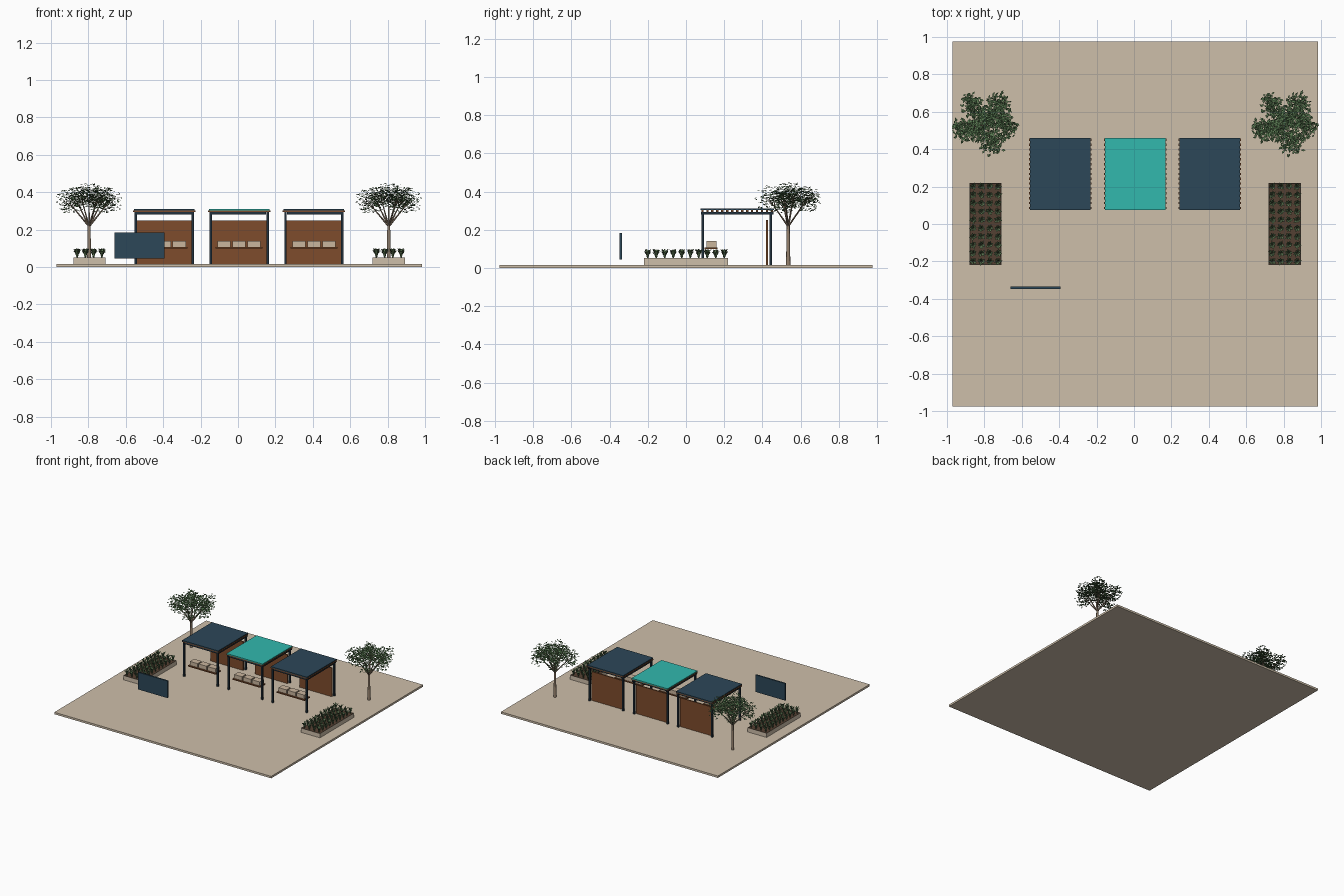
import bpy, bmesh, math, random
from mathutils import Vector, Matrix

if "Cube" in bpy.data.objects:
    bpy.data.objects.remove(bpy.data.objects["Cube"])

random.seed(4)
OFF = 0.006          # small sideways offset of the layout
FLOOR = 0.016        # top of the paving


def mat(name, r, g, b):
    lin = lambda c: ((c / 255 + 0.055) / 1.055) ** 2.4 if c > 10 else c / 255 / 12.92
    m = bpy.data.materials.new(name)
    m.diffuse_color = (lin(r), lin(g), lin(b), 1)
    m.use_nodes = True
    m.node_tree.nodes["Principled BSDF"].inputs["Base Color"].default_value = m.diffuse_color
    return m


STONE = mat("tan stone", 206, 191, 170)
NAVY = mat("navy panel", 44, 71, 88)
TEAL = mat("teal panel", 50, 184, 174)
METAL = mat("dark metal", 32, 48, 60)
WOOD = mat("brown wood", 126, 76, 44)
CRATE = mat("pale crate", 202, 182, 158)
SOIL = mat("dark soil", 84, 64, 50)
LEAF = mat("leaf green", 92, 126, 84)
SHRUB = mat("shrub green", 92, 118, 82)
BARK = mat("grey bark", 150, 130, 110)


def finish(name, bm, *mats):
    me = bpy.data.meshes.new(name)
    bm.to_mesh(me)
    bm.free()
    for m in mats:
        me.materials.append(m)
    ob = bpy.data.objects.new(name, me)
    bpy.context.collection.objects.link(ob)
    return ob


def add_box(bm, x0, x1, y0, y1, z0, z1):
    m = Matrix.Translation(((x0 + x1) / 2, (y0 + y1) / 2, (z0 + z1) / 2)) \
        @ Matrix.Diagonal((x1 - x0, y1 - y0, z1 - z0, 1))
    return bmesh.ops.create_cube(bm, size=1, matrix=m)["verts"]


def boxes(name, material, *dims):
    bm = bmesh.new()
    for d in dims:
        add_box(bm, *d)
    return finish(name, bm, material)


def copy_to(ob, name, x, y=0, z=0):
    c = ob.copy()
    c.name = name
    c.location = (x, y, z)
    bpy.context.collection.objects.link(c)
    return c


# paving slab
boxes("paving", STONE, (-0.977 + OFF, 0.977 + OFF, -0.977, 0.977, 0, FLOOR))

# market stalls
Y0, Y1 = 0.078, 0.458
for i, (cx, roof) in enumerate(((-0.4, NAVY), (0, TEAL), (0.4, NAVY)), 1):
    cx += OFF
    boxes(f"stall_{i}_posts", METAL, *[
        (cx + s * 0.152 - 0.0065, cx + s * 0.152 + 0.0065, y - 0.0065, y + 0.0065, FLOOR, 0.282)
        for s in (-1, 1) for y in (0.087, 0.443)])
    # beams along both sides, front and back
    boxes(f"stall_{i}_beams", METAL,
          *[(cx + s * 0.152 - 0.0065, cx + s * 0.152 + 0.0065, Y0, Y1, 0.28, 0.294) for s in (-1, 1)],
          *[(cx - 0.145, cx + 0.145, y - 0.005, y + 0.005, 0.282, 0.294) for y in (0.087, 0.443)])
    # slats carrying the roof sheet
    n = 15
    boxes(f"stall_{i}_roof_slats", WOOD, *[
        (cx - 0.167, cx + 0.167, y - 0.006, y + 0.006, 0.294, 0.303)
        for y in (Y0 + 0.008 + k * (Y1 - Y0 - 0.016) / (n - 1) for k in range(n))])
    boxes(f"stall_{i}_roof_sheet", roof, (cx - 0.162, cx + 0.162, Y0 - 0.003, Y1 + 0.003, 0.303, 0.311))
    boxes(f"stall_{i}_back_wall", WOOD, (cx - 0.146, cx + 0.146, 0.419, 0.429, FLOOR, 0.25))
    # counter and goods crates
    boxes(f"stall_{i}_counter", WOOD, (cx - 0.125, cx + 0.125, 0.097, 0.166, 0.099, 0.108))
    boxes(f"stall_{i}_crates", CRATE, *[
        (cx + k * 0.08 - 0.035, cx + k * 0.08 + 0.035, 0.107, 0.16, 0.108, 0.14) for k in (-1, 0, 1)])

# notice board
boxes("notice_board", NAVY, (-0.659, -0.392, -0.347, -0.335, 0.045, 0.184))

# planter: stone trough with a sunken soil bed
bm = bmesh.new()
add_box(bm, -0.086, 0.086, -0.22, 0.22, FLOOR, 0.051)
bm.faces.ensure_lookup_table()
top = max(bm.faces, key=lambda f: f.calc_center_median().z)
bmesh.ops.inset_region(bm, faces=[top], thickness=0.004)
for v in top.verts:
    v.co.z -= 0.003
top.material_index = 1
planter = finish("planter_left", bm, STONE, SOIL)


# shrub rows: rosettes of arching pointed blades
def add_shrub(bm, x, y):
    turn = random.random() * math.tau
    for k in range(8):
        a = turn + k * math.tau / 8 + random.uniform(-0.2, 0.2)
        out = Vector((math.cos(a), math.sin(a), 0))
        side = Vector((-out.y, out.x, 0))
        reach, h = random.uniform(0.014, 0.022), random.uniform(0.034, 0.053)
        base = Vector((x, y, 0.047))
        rows = []
        for t, w, r in ((0, 0.0015, 0.1), (0.6, 0.0045, 0.35), (0.9, 0.005, 0.75)):
            p = base + out * reach * r + Vector((0, 0, h * t))
            rows.append([bm.verts.new(p - side * w), bm.verts.new(p + side * w)])
        tip = bm.verts.new(base + out * reach * 1.15 + Vector((0, 0, h)))
        for p, q in zip(rows, rows[1:]):
            bm.faces.new((p[1], p[0], q[0], q[1]))
        bm.faces.new((rows[-1][1], rows[-1][0], tip))


bm = bmesh.new()
for ix in range(4):
    for iy in range(10):
        add_shrub(bm, (ix - 1.5) * 0.044, (iy - 4.5) * 0.0445)
shrubs = finish("shrubs_left", bm, SHRUB)
for ob, part in ((planter, "planter"), (shrubs, "shrubs")):
    copy_to(ob, part + "_right", 0.806)
    ob.location.x = -0.794


# tree: tapered trunk, branches to each leaf clump, loose leaves
def add_limb(bm, a, b, r0, r1, sides=8):
    d = b - a
    m = Matrix.Translation((a + b) / 2) @ d.to_track_quat("Z", "Y").to_matrix().to_4x4()
    bmesh.ops.create_cone(bm, cap_ends=True, segments=sides, radius1=r0, radius2=r1,
                          depth=d.length, matrix=m)


CLUMPS = [((0.075, 0.1, 0.365), 0.074), ((-0.07, 0.1, 0.36), 0.07),
          ((-0.112, -0.03, 0.35), 0.07), ((0.04, -0.1, 0.36), 0.074),
          ((0.112, -0.015, 0.355), 0.07), ((0.0, 0.03, 0.388), 0.07),
          ((-0.045, -0.03, 0.38), 0.066), ((0.05, 0.03, 0.375), 0.066)]
fork = Vector((0, 0, 0.225))
bm = bmesh.new()
add_limb(bm, Vector((0, 0, 0.01)), fork, 0.0115, 0.008, 10)
for c, r in CLUMPS:
    c = Vector(c)
    mid = fork.lerp(c, 0.55) + Vector((0, 0, -0.004))
    add_limb(bm, fork - Vector((0, 0, 0.008)), mid, 0.0055, 0.0035, 6)
    add_limb(bm, mid, c, 0.0035, 0.0015, 6)
    for k in range(4):  # twigs
        a = k * math.tau / 4 + r * 50
        add_limb(bm, mid.lerp(c, 0.4),
                 c + Vector((math.cos(a), math.sin(a), 0.4)) * r * 0.6, 0.0018, 0.0008, 4)
trunk = finish("tree_trunk_left", bm, BARK)

# leaves lie nearly level, facing up
bm = bmesh.new()
for c, r in CLUMPS:
    for k in range(170):
        d = Vector([random.gauss(0, 1) for _ in range(3)]).normalized()
        p = Vector(c) + d * r * random.random() ** 0.45
        n = Vector((random.gauss(0, 0.3), random.gauss(0, 0.3), 1)).normalized()
        a = random.random() * math.tau
        u = n.cross(Vector((math.cos(a), math.sin(a), 0))).normalized()
        w = n.cross(u)
        l = random.uniform(0.009, 0.013)
        bm.faces.new([bm.verts.new(p + o) for o in (u * l, w * l * 0.5, -u * l, -w * l * 0.5)])
leaves = finish("tree_leaves_left", bm, LEAF)
for ob, part in ((trunk, "tree_trunk"), (leaves, "tree_leaves")):
    copy_to(ob, part + "_right", 0.806, 0.535)
    ob.location = (-0.796, 0.535, 0)

# smooth bark, flat everywhere else
bpy.ops.object.select_all(action="DESELECT")
trunk.select_set(True)
bpy.context.view_layer.objects.active = trunk
bpy.ops.object.shade_smooth_by_angle(angle=math.radians(50))
